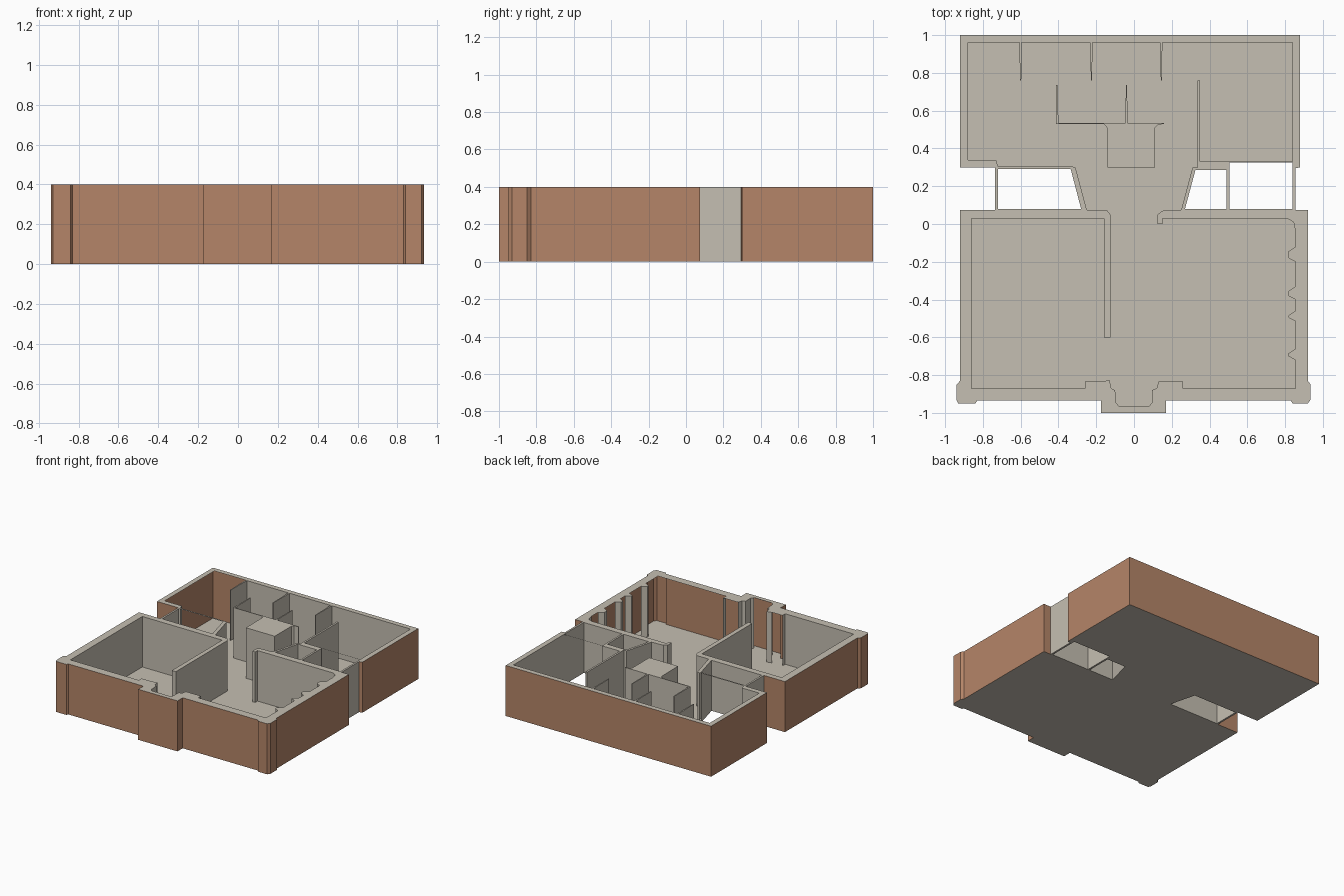
import bpy, bmesh

if "Cube" in bpy.data.objects:
    bpy.data.objects.remove(bpy.data.objects["Cube"])

H = 0.4  # wall height


def material(name, rgb):
    m = bpy.data.materials.new(name)
    m.diffuse_color = (*rgb, 1)
    m.use_nodes = True
    m.node_tree.nodes["Principled BSDF"].inputs["Base Color"].default_value = m.diffuse_color
    return m


BRICK = material("terracotta", (0.46, 0.235, 0.14))
PLASTER = material("warm_grey", (0.56, 0.52, 0.445))


def add_object(name, bm, mat):
    me = bpy.data.meshes.new(name)
    bm.to_mesh(me)
    bm.free()
    me.materials.append(mat)
    ob = bpy.data.objects.new(name, me)
    bpy.context.collection.objects.link(ob)
    return ob


def area(loop):
    return sum(a[0] * b[1] - b[0] * a[1] for a, b in zip(loop, loop[1:] + loop[:1])) / 2


def sheet(name, loop, mat, solid=True, closed=True):
    """Upright faces along a plan line; a third value on a point leaves the next run open."""
    bm = bmesh.new()
    flip = (area(loop) > 0) != solid
    lo = [bm.verts.new((p[0], p[1], 0)) for p in loop]
    hi = [bm.verts.new((p[0], p[1], H)) for p in loop]
    n = len(loop)
    for i in range(n if closed else n - 1):
        if len(loop[i]) > 2:
            continue
        j = (i + 1) % n
        quad = [lo[i], lo[j], hi[j], hi[i]]
        bm.faces.new(quad[::-1] if flip else quad)
    bmesh.ops.delete(bm, geom=[v for v in bm.verts if not v.link_faces], context='VERTS')
    return add_object(name, bm, mat)


def slab(name, loops, z, mat):
    """Flat plate bounded by an outline and its holes."""
    bm = bmesh.new()
    for loop in loops:
        vs = [bm.verts.new((p[0], p[1], z)) for p in loop]
        for a, b in zip(vs, vs[1:] + vs[:1]):
            bm.edges.new((a, b))
    bmesh.ops.triangle_fill(bm, use_beauty=True, use_dissolve=False,
                            edges=bm.edges[:], normal=(0, 0, 1))
    for f in bm.faces:
        if f.normal.z < 0:
            f.normal_flip()
    return add_object(name, bm, mat)


# Outer outline, clockwise; the two open runs are the passage side walls
outer = [(-.92, .30), (-.92, 1), (.88, 1), (.88, .30), (.855, .295, 1),
         (.855, .075), (.92, .075), (.92, -.83), (.935, -.85), (.935, -.93),
         (.92, -.95), (.84, -.95), (.83, -.935), (.17, -.935), (.17, -1),
         (-.175, -1), (-.175, -.935), (-.83, -.935), (-.84, -.95), (-.93, -.95),
         (-.94, -.93), (-.94, -.85), (-.92, -.83), (-.92, .075), (-.735, .075, 1),
         (-.735, .30)]

# Back rooms with three thin partitions on the rear wall
back_rooms = [(-.31, .30), (-.33, .305, 1), (-.72, .305), (-.73, .34),
              (-.88, .34, 1), (-.88, .96, 1)]
for x in (-.6, -.225, .145):
    back_rooms += [(x - .007, .96), (x - .003, .76), (x + .003, .76), (x + .005, .96)]
back_rooms += [(.84, .96), (.84, .33, 1), (.505, .33), (.35, .33), (.35, .76),
               (.335, .76), (.335, .30), (.31, .30), (.25, .075)]

# Front right room: piers between window openings on the side wall
right_room = [(.15, .07), (.125, .05), (.125, 0), (.15, 0), (.15, .03), (.81, .03),
              (.845, .01), (.855, -.04, 1)]
for a, b in ((-.12, -.20), (-.33, -.40), (-.46, -.515), (-.66, -.72)):
    right_room += [(.855, a), (.817, a - .025), (.817, b + .02), (.855, b, 1)]
right_room += [(.855, -.87, 1), (.26, -.87), (.26, -.835, 1), (.13, -.835),
               (.12, -.87), (.095, -.88), (.095, -.945), (.08, -.965, 1)]

# Front left room and the long dividing wall
left_room = [(-.08, -.965), (-.095, -.945), (-.10, -.88), (-.12, -.87), (-.13, -.825),
             (-.17, -.835, 1), (-.26, -.835), (-.26, -.87), (-.86, -.87), (-.86, .03),
             (-.16, .03), (-.16, -.6), (-.125, -.6), (-.125, .05), (-.145, .075),
             (-.25, .075)]
inner = back_rooms + right_room + left_room

# Light wells between the blocks
wells = {
    "left_well": [(-.72, .08), (-.28, .08), (-.335, .29, 1), (-.72, .29)],
    "middle_well": [(.27, .08), (.49, .08), (.49, .285), (.325, .285)],
    "right_well": [(.505, .08), (.84, .08), (.84, .325, 1), (.505, .325)],
}

# Central core with its thin wings
core = [(-.412, .53), (-.412, .735), (-.405, .735), (-.40, .536), (-.045, .536),
        (-.043, .735), (-.037, .735), (-.034, .536), (.16, .536), (.16, .53),
        (.125, .525), (.112, .51), (.112, .30), (-.14, .30), (-.143, .51), (-.16, .53)]

sheet("outer_walls", outer, BRICK)
sheet("inner_walls", inner, PLASTER, solid=False)
sheet("core_walls", core, PLASTER)
sheet("passage_wall_right", [(.855, .295), (.855, .075)], PLASTER, closed=False)
sheet("passage_wall_left", [(-.735, .075), (-.735, .30)], PLASTER, closed=False)
for name, loop in wells.items():
    sheet(name, loop, PLASTER, solid=False)

slab("floor", [outer, *wells.values()], 0, PLASTER)
slab("wall_tops", [outer, inner, *wells.values()], H, PLASTER)
slab("core_top", [core], H, PLASTER)
